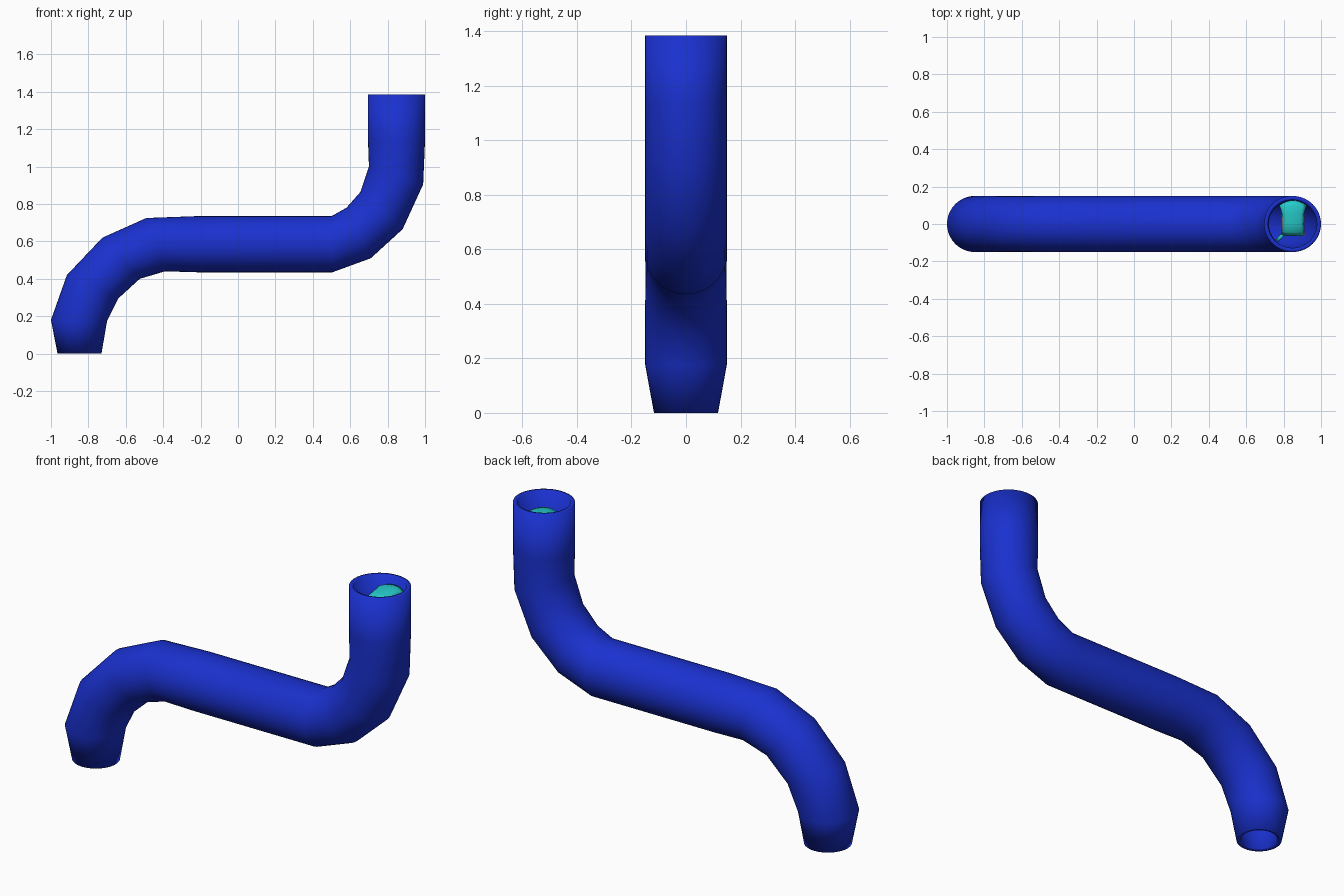
import bpy, bmesh
from math import cos, sin, tau
from mathutils import Vector

if "Cube" in bpy.data.objects:
    bpy.data.objects.remove(bpy.data.objects["Cube"])


def material(name, rgb):
    m = bpy.data.materials.new(name)
    m.diffuse_color = (*rgb, 1)
    m.use_nodes = True
    m.node_tree.nodes["Principled BSDF"].inputs["Base Color"].default_value = m.diffuse_color
    return m


def finish(bm, name, mat, thickness, angle):
    bmesh.ops.recalc_face_normals(bm, faces=bm.faces)
    me = bpy.data.meshes.new(name)
    bm.to_mesh(me)
    bm.free()
    ob = bpy.data.objects.new(name, me)
    bpy.context.collection.objects.link(ob)
    me.materials.append(mat)
    sol = ob.modifiers.new("wall", 'SOLIDIFY')
    sol.thickness = thickness
    sol.offset = -1
    bpy.ops.object.select_all(action='DESELECT')
    ob.select_set(True)
    bpy.context.view_layer.objects.active = ob
    bpy.ops.object.shade_smooth_by_angle(angle=angle)
    return ob


def loft(rows, closed):
    bm = bmesh.new()
    vs = [[bm.verts.new(p) for p in row] for row in rows]
    n = len(vs[0])
    for a, b in zip(vs, vs[1:]):
        for i in range(n if closed else n - 1):
            j = (i + 1) % n
            bm.faces.new((a[i], a[j], b[j], b[i]))
    return bm


blue = material("pipe_blue", (0.01, 0.03, 0.62))
teal = material("insert_teal", (0.02, 0.6, 0.6))
tan = material("insert_tan", (0.75, 0.55, 0.38))

# S-shaped pipe: each station is two opposite wall points (x, z) seen from the front
stations = [
    ((-0.965, 0.0), (-0.73, 0.0)), ((-1.0, 0.18), (-0.70, 0.175)),
    ((-0.915, 0.42), (-0.64, 0.295)), ((-0.725, 0.62), (-0.525, 0.40)),
    ((-0.49, 0.725), (-0.39, 0.44)), ((-0.22, 0.735), (-0.22, 0.435)),
    ((0.50, 0.735), (0.505, 0.435)), ((0.58, 0.78), (0.71, 0.51)),
    ((0.655, 0.865), (0.88, 0.665)), ((0.70, 1.0), (0.99, 0.905)),
    ((0.695, 1.14), (1.0, 1.14)), ((0.695, 1.385), (1.0, 1.385)),
]
SIDES = 40
rings = []
for p, q in stations:
    p, q = Vector((p[0], 0, p[1])), Vector((q[0], 0, q[1]))
    c, a = (p + q) / 2, (p - q) / 2
    r = min(a.length, 0.15)
    rings.append([c + a * cos(tau * i / SIDES) + Vector((0, r * sin(tau * i / SIDES), 0))
                  for i in range(SIDES)])
finish(loft(rings, True), "pipe", blue, 0.022, 0.6)

# Small curved insert just inside the upper mouth: (y, half width, z, bow)
profile = [(0.10, 0.073, 1.342, 0.026), (0.08, 0.066, 1.35, 0.02), (0.05, 0.058, 1.35, 0.01),
           (0.0, 0.056, 1.345, 0.0), (-0.04, 0.058, 1.335, -0.005), (-0.06, 0.060, 1.31, -0.005)]


def insert_rows(widen, drop):
    rows = []
    for y, w, z, bow in profile:
        row = []
        for i in range(9):
            t = i / 4 - 1
            row.append(Vector((0.85 + t * (w + widen), y + bow * (1 - t * t), z - drop - 0.012 * t * t)))
        rows.append(row)
    return rows


finish(loft(insert_rows(0, 0), False), "insert_cover", teal, 0.02, 0.7)
finish(loft(insert_rows(0.004, 0.025)[2:], False), "insert_lining", tan, 0.015, 0.7)

# Small tab beside the insert
tab = [[Vector((0.758, -0.085, 1.30)), Vector((0.772, -0.095, 1.30))],
       [Vector((0.785, -0.055, 1.31)), Vector((0.80, -0.065, 1.31))]]
finish(loft(tab, False), "insert_tab", teal, 0.015, 0.5)
